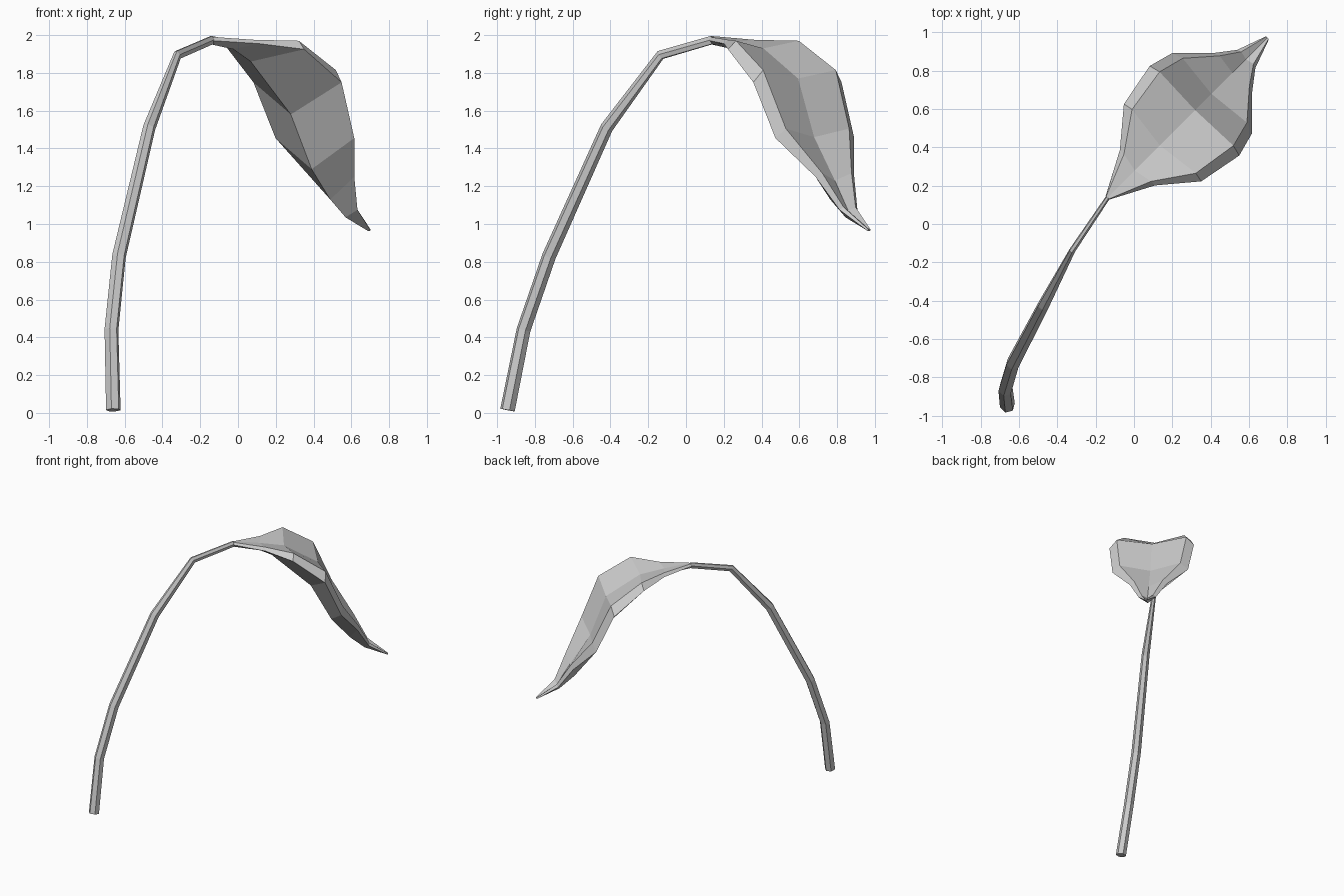
import bpy, bmesh
from math import sin, cos, tau
from mathutils import Vector

if "Cube" in bpy.data.objects:
    bpy.data.objects.remove(bpy.data.objects["Cube"])

grey = bpy.data.materials.new("plain_grey")
grey.use_nodes = True
COLOUR = (0.6, 0.6, 0.6, 1)
grey.diffuse_color = COLOUR
grey.node_tree.nodes["Principled BSDF"].inputs["Base Color"].default_value = COLOUR

DIAGONAL = Vector((1, 1, 0)).normalized()   # the plant arches along this line
SIDE = Vector((1, -1, 0)).normalized()
MIDLINE = Vector((-0.1375, 0.1375, 0))


def leaf_point(along, across, height):
    return MIDLINE + DIAGONAL * along + SIDE * across + Vector((0, 0, height))


def loft(name, rings):
    """Skin a list of equal rings and close both ends."""
    bm = bmesh.new()
    loops = [[bm.verts.new(p) for p in ring] for ring in rings]
    for a, b in zip(loops, loops[1:]):
        for i in range(len(a)):
            j = (i + 1) % len(a)
            bm.faces.new((a[i], a[j], b[j], b[i]))
    bm.faces.new(loops[0])
    bm.faces.new(loops[-1])
    bmesh.ops.recalc_face_normals(bm, faces=bm.faces)
    mesh = bpy.data.meshes.new(name)
    bm.to_mesh(mesh)
    bm.free()
    mesh.materials.append(grey)
    obj = bpy.data.objects.new(name, mesh)
    bpy.context.collection.objects.link(obj)
    return obj


# Stem: tapering six-sided tube (centre, half width, half depth)
stem_path = [
    ((-0.66, -0.945, 0.015), 0.04, 0.04),
    ((-0.67, -0.86, 0.44), 0.038, 0.038),
    ((-0.63, -0.725, 0.83), 0.037, 0.038),
    ((-0.47, -0.42, 1.51), 0.031, 0.036),
    ((-0.32, -0.135, 1.895), 0.016, 0.028),
    ((-0.135, 0.14, 1.975), 0.012, 0.025),
]
centres = [Vector(p[0]) for p in stem_path]
stem_rings = []
for i, (_, width, depth) in enumerate(stem_path):
    tangent = centres[min(i + 1, len(centres) - 1)] - centres[max(i - 1, 0)]
    tangent.normalize()
    across = (SIDE - tangent * SIDE.dot(tangent)).normalized()
    outward = across.cross(tangent)
    stem_rings.append([centres[i] + across * width * cos(tau * k / 6)
                       + outward * depth * sin(tau * k / 6) for k in range(6)])
loft("stem", stem_rings)

# Leaf: shallow valley on top, keel below, bevelled rim
# outer rim (across, along, height), upper rim (same), top and keel (along, height)
leaf_sections = [
    ((0.014, 0, 1.97), (0.01, 0, 1.99), (0, 1.995), (0, 1.95)),
    ((0.13, 0.22, 1.955), (0.1, 0.22, 1.975), (0.2, 1.965), (0.16, 1.925)),
    ((0.285, 0.405, 1.925), (0.235, 0.415, 1.97), (0.385, 1.93), (0.29, 1.86)),
    ((0.33, 0.64, 1.75), (0.272, 0.655, 1.815), (0.645, 1.77), (0.59, 1.58)),
    ((0.295, 0.77, 1.455), (0.237, 0.79, 1.505), (0.765, 1.46), (0.746, 1.29)),
    ((0.145, 0.92, 1.25), (0.11, 0.935, 1.27), (0.92, 1.23), (0.885, 1.13)),
    ((0.067, 1.022, 1.075), (0.045, 1.03, 1.09), (1.02, 1.07), (1.0, 1.035)),
    ((0.012, 1.175, 0.965), (0.008, 1.178, 0.972), (1.178, 0.97), (1.17, 0.962)),
]
leaf_rings = []
for rim, upper, top, keel in leaf_sections:
    leaf_rings.append([
        leaf_point(rim[1], rim[0], rim[2]),
        leaf_point(upper[1], upper[0], upper[2]),
        leaf_point(top[0], 0, top[1]),
        leaf_point(upper[1], -upper[0], upper[2]),
        leaf_point(rim[1], -rim[0], rim[2]),
        leaf_point(keel[0], 0, keel[1]),
    ])
loft("leaf", leaf_rings)
